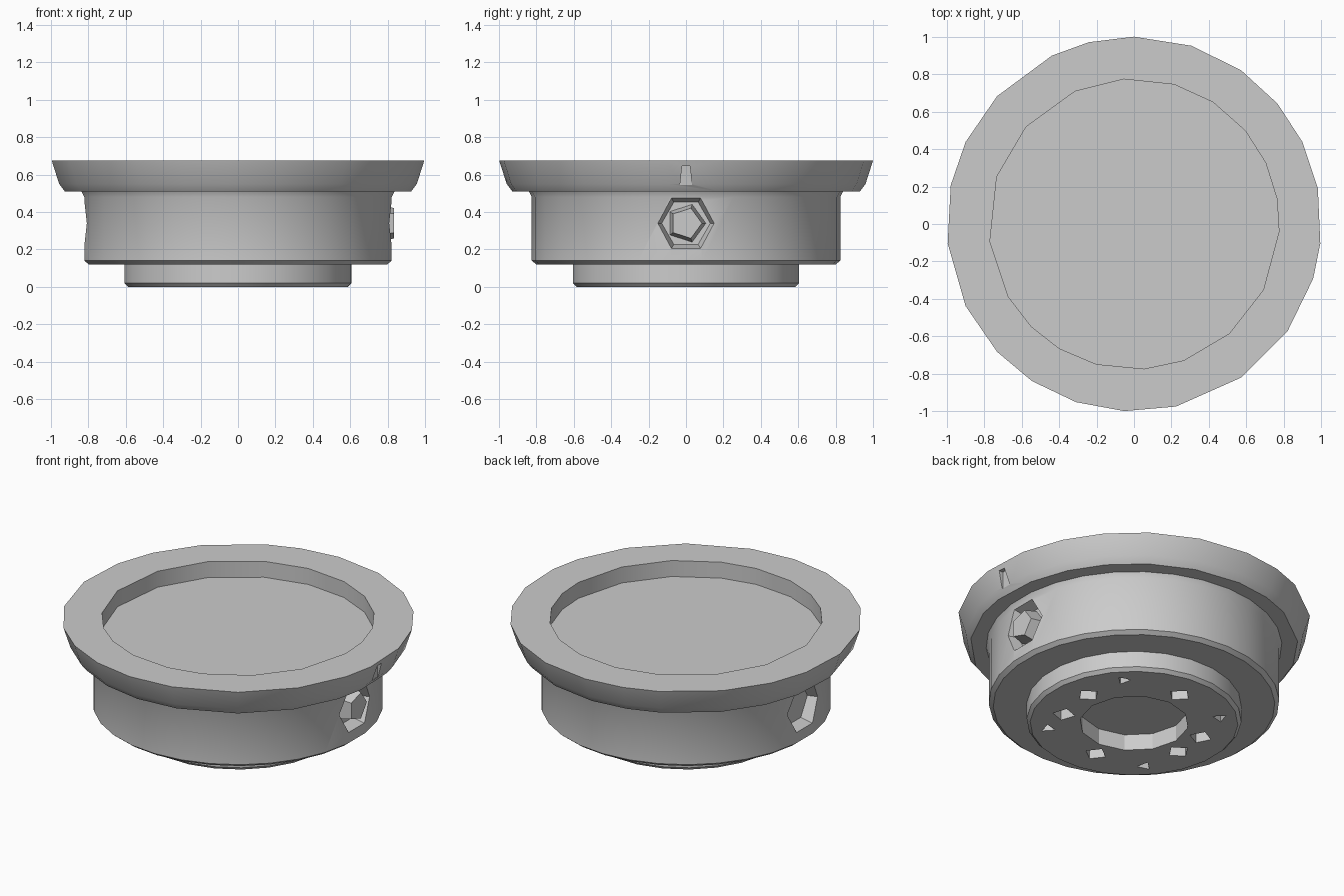
import bpy
import bmesh
from math import sin, cos, radians, pi
from mathutils import Matrix

if "Cube" in bpy.data.objects:
    bpy.data.objects.remove(bpy.data.objects["Cube"])

metal = bpy.data.materials.new("grey_metal")
metal.use_nodes = True
GREY = (0.6, 0.6, 0.6, 1)
metal.diffuse_color = GREY
metal.node_tree.nodes["Principled BSDF"].inputs["Base Color"].default_value = GREY


def add_object(name, bm):
    bmesh.ops.recalc_face_normals(bm, faces=bm.faces)
    mesh = bpy.data.meshes.new(name)
    bm.to_mesh(mesh)
    bm.free()
    mesh.materials.append(metal)
    obj = bpy.data.objects.new(name, mesh)
    bpy.context.collection.objects.link(obj)
    return obj


def turned(name, profile, angles):
    """Closed solid of stacked rings; profile is (radius, z) from the bottom up."""
    bm = bmesh.new()
    rings = [[bm.verts.new((r * cos(radians(a)), r * sin(radians(a)), z)) for a in angles]
             for r, z in profile]
    n = len(angles)
    for low, high in zip(rings, rings[1:]):
        for i in range(n):
            j = (i + 1) % n
            bm.faces.new((low[i], low[j], high[j], high[i]))
    bm.faces.new(rings[0][::-1])
    bm.faces.new(rings[-1])
    return add_object(name, bm)


def even(n, start=0):
    return [start + 360 * i / n for i in range(n)]


def plug(name, sides, r1, r2, depth, matrix):
    """Tapered prism along its own z, placed by a matrix."""
    bm = bmesh.new()
    bmesh.ops.create_cone(bm, cap_ends=True, segments=sides, radius1=r1,
                          radius2=r2, depth=depth, matrix=matrix)
    return add_object(name, bm)


def select_only(obj):
    bpy.ops.object.select_all(action="DESELECT")
    obj.select_set(True)
    bpy.context.view_layer.objects.active = obj


def cut(obj, cutters):
    for cutter in cutters:
        mod = obj.modifiers.new("cut", "BOOLEAN")
        mod.operation = "DIFFERENCE"
        mod.solver = "EXACT"
        mod.object = cutter
        select_only(obj)
        bpy.ops.object.modifier_apply(modifier=mod.name)
        bpy.data.objects.remove(cutter)


def finish(obj):
    select_only(obj)
    bpy.ops.object.shade_smooth_by_angle(angle=radians(28))


# Wide top flange with uneven facets, round recess and index notch
rim = [-6, 11, 26, 40, 55, 72, 90, 104, 116, 137, 154, 168,
       186, 206, 223, 237, 252, 267, 283, 305, 325, 343]
flange = turned("top_flange", [(0.93, 0.51), (0.96, 0.55), (1.0, 0.675)], rim)
well = [-3, 10, 25, 40, 57, 74, 94, 114, 138, 161, 187, 210,
        225, 239, 255, 274, 290, 311, 333]
recess = turned("recess_cutter", [(0.775, 0.575), (0.775, 0.8)], well)
notch = plug("notch_cutter", 4, 0.045, 0.03, 0.1,
             Matrix.Translation((0.975, 0, 0.595)) @ Matrix.Rotation(pi / 4, 4, "Z"))
cut(flange, [recess, notch])
finish(flange)

# Main drum with a hexagonal port pocket on each side
drum = turned("main_drum", [(0.80, 0.12), (0.825, 0.14), (0.825, 0.48), (0.84, 0.51)],
              even(30, 6))
ports = []
for side in (1, -1):
    place = Matrix.Translation((side * 0.82, 0, 0.34)) @ Matrix.Rotation(side * pi / 2, 4, "Y")
    ports.append(plug("port_cutter", 6, 0.13, 0.18, 0.14, place))
cut(drum, ports)
finish(drum)

# Faceted fitting inside one port
fitting = plug("port_fitting", 5, 0.11, 0.085, 0.1,
               Matrix.Translation((0.784, 0, 0.34)) @ Matrix.Rotation(pi / 2, 4, "Y"))

# Lower foot with central bore and bolt holes
foot = turned("lower_foot", [(0.59, 0.0), (0.61, 0.02), (0.61, 0.13)], even(24, 7))
holes = [plug("bore_cutter", 12, 0.31, 0.31, 0.2, Matrix.Identity(4))]


def hole(angle, dist, sides, radius):
    place = (Matrix.Rotation(radians(angle), 4, "Z")
             @ Matrix.Translation((dist, 0, 0)))
    holes.append(plug("hole_cutter", sides, radius, radius, 0.16, place))


for a in (-26, 11, 89, 163, 192, 262):
    hole(a, 0.41, 4, 0.065)
for a in even(4, 43):
    hole(a, 0.49, 3, 0.045)
cut(foot, holes)
finish(foot)
